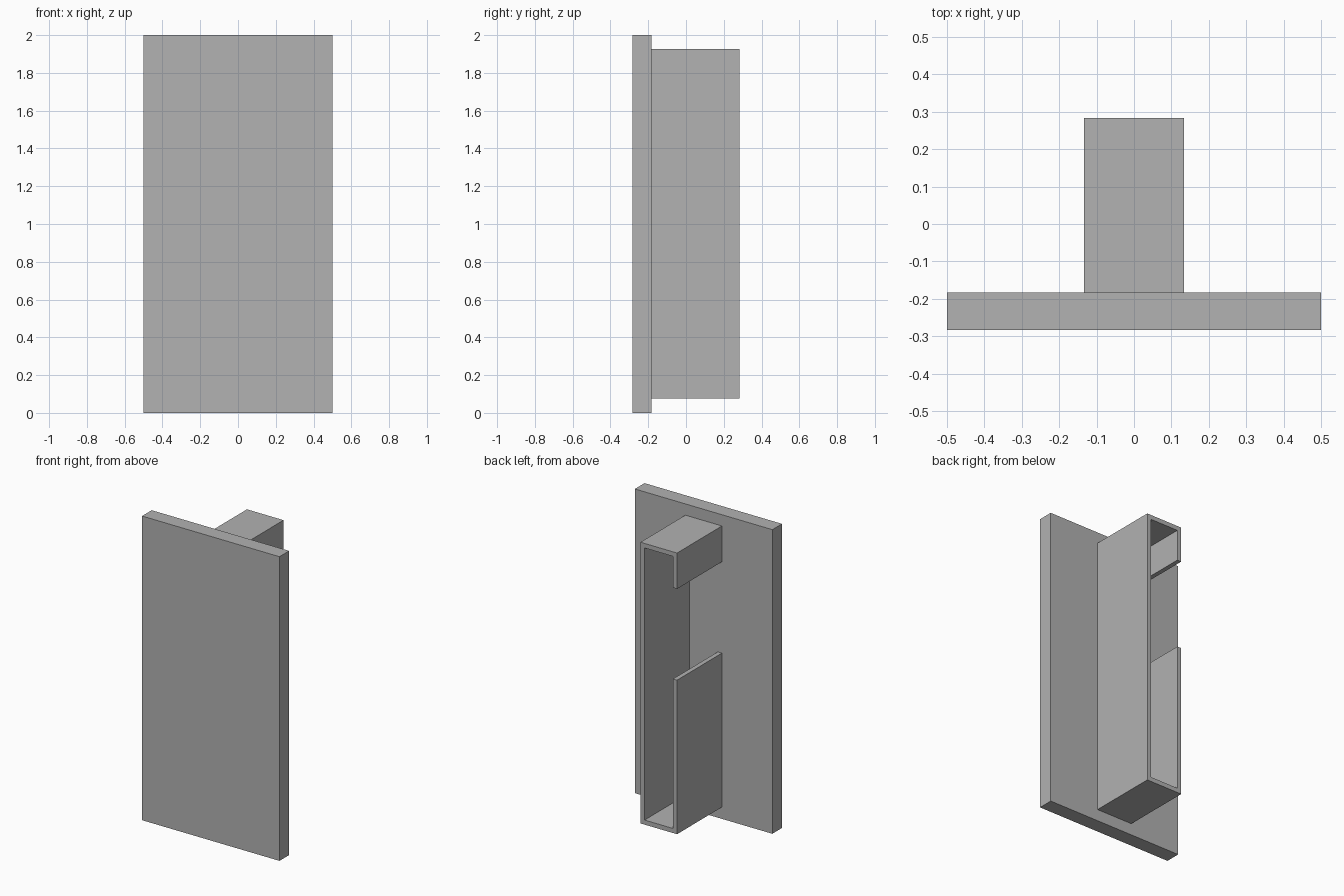
import bpy
import bmesh

cube = bpy.data.objects.get("Cube")
if cube:
    bpy.data.objects.remove(cube, do_unlink=True)

GREY = (0.445, 0.445, 0.445, 1.0)
grey = bpy.data.materials.new("plain grey")
grey.use_nodes = True
grey.diffuse_color = GREY
grey.node_tree.nodes["Principled BSDF"].inputs["Base Color"].default_value = GREY


def extrude_profile(name, profile, y_front, y_back):
    """Extrude a closed (x, z) outline from y_front to y_back."""
    bm = bmesh.new()
    outline = bm.faces.new([bm.verts.new((x, y_front, z)) for x, z in profile])
    result = bmesh.ops.extrude_face_region(bm, geom=[outline], use_keep_orig=True)
    moved = [v for v in result["geom"] if isinstance(v, bmesh.types.BMVert)]
    bmesh.ops.translate(bm, verts=moved, vec=(0, y_back - y_front, 0))
    bmesh.ops.recalc_face_normals(bm, faces=bm.faces)
    mesh = bpy.data.meshes.new(name)
    bm.to_mesh(mesh)
    bm.free()
    mesh.materials.append(grey)
    obj = bpy.data.objects.new(name, mesh)
    bpy.context.collection.objects.link(obj)
    return obj


FRONT, JOINT, BACK = -0.283, -0.183, 0.283

# Flat front plate
extrude_profile("front_plate", [(-0.5, 0), (0.5, 0), (0.5, 2), (-0.5, 2)], FRONT, JOINT)

# Thin-walled channel behind the plate, with a gap in its right wall
half, wall = 0.133, 0.03
low, high = 0.077, 1.926
gap_low, gap_high = 1.09, 1.69
inner = half - wall
channel = [
    (-half, gap_low), (-half, low), (half, low), (half, high),
    (-half, high), (-half, gap_high), (-inner, gap_high),
    (-inner, high - wall), (inner, high - wall),
    (inner, low + wall), (-inner, low + wall), (-inner, gap_low),
]
extrude_profile("back_channel", channel, JOINT, BACK)
